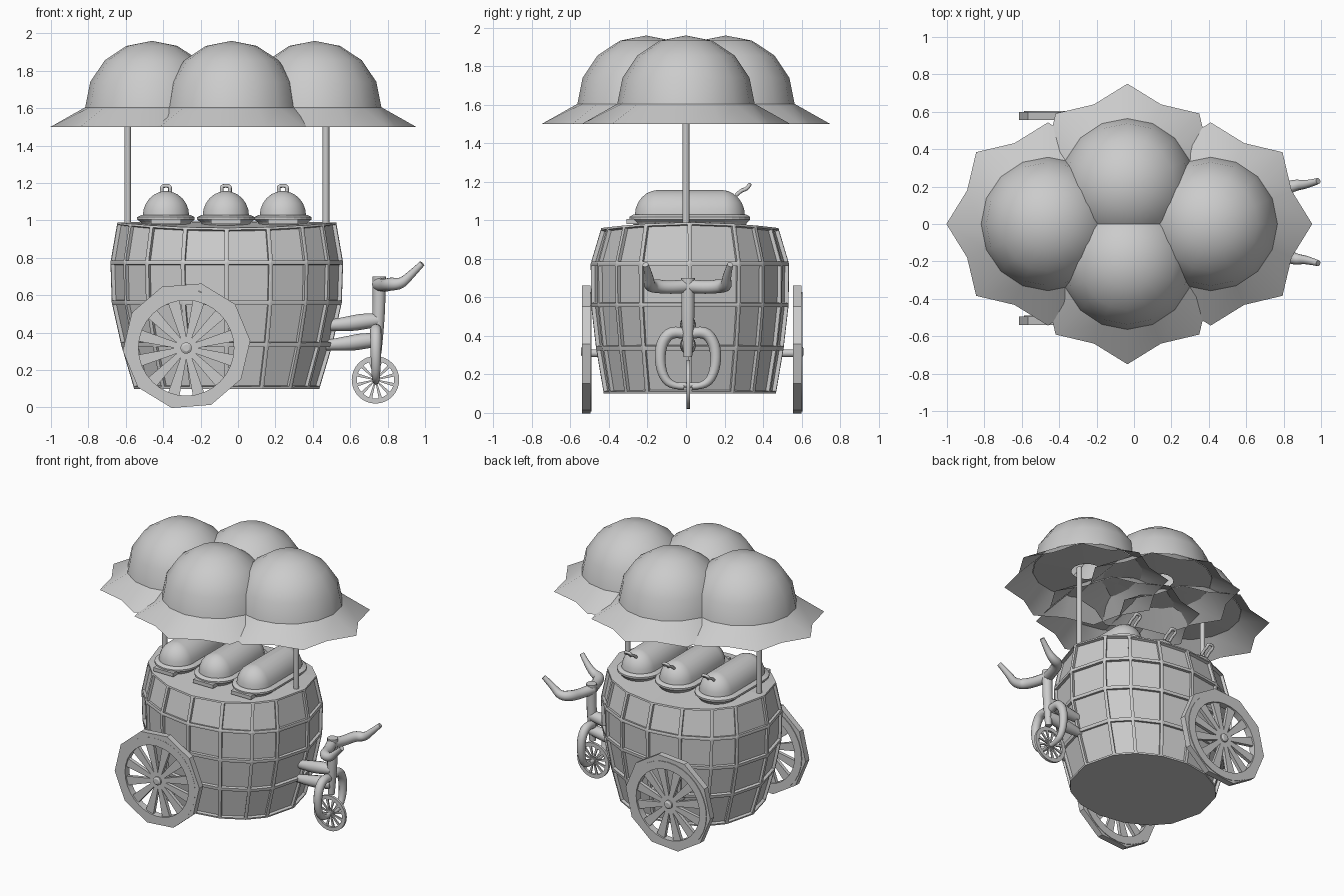
import bpy, bmesh
from math import sin, cos, pi, radians
from mathutils import Vector

cube = bpy.data.objects.get("Cube")
if cube:
    bpy.data.objects.remove(cube, do_unlink=True)

grey = bpy.data.materials.new("plain_grey")
grey.use_nodes = True
grey.diffuse_color = (0.6, 0.6, 0.6, 1)
grey.node_tree.nodes["Principled BSDF"].inputs["Base Color"].default_value = (0.6, 0.6, 0.6, 1)

CX, CY = -0.06, 0.02   # middle of the barrel


def add(name, data, smooth=None):
    ob = bpy.data.objects.new(name, data)
    bpy.context.collection.objects.link(ob)
    data.materials.clear()
    data.materials.append(grey)
    if smooth:
        bpy.ops.object.select_all(action='DESELECT')
        ob.select_set(True)
        bpy.context.view_layer.objects.active = ob
        bpy.ops.object.shade_smooth_by_angle(angle=radians(smooth))
    return ob


def finish(name, bm, smooth=None):
    bmesh.ops.remove_doubles(bm, verts=bm.verts, dist=0.0001)
    bmesh.ops.recalc_face_normals(bm, faces=bm.faces)
    me = bpy.data.meshes.new(name)
    bm.to_mesh(me)
    bm.free()
    return add(name, me, smooth)


def loft(bm, rings, caps=True, loop=False):
    """Bridge equal closed rings of points with quads."""
    vs = [[bm.verts.new(p) for p in ring] for ring in rings]
    n = len(vs[0])
    for a, b in zip(vs, vs[1:] + (vs[:1] if loop else [])):
        for i in range(n):
            j = (i + 1) % n
            bm.faces.new((a[i], a[j], b[j], b[i]))
    if caps and not loop:
        bm.faces.new(vs[0])
        bm.faces.new(vs[-1])
    return vs


def tube(name, pts, radii):
    """Round rod along a smooth path, with a radius at each point."""
    cu = bpy.data.curves.new(name + "_path", 'CURVE')
    cu.dimensions = '3D'
    cu.bevel_depth = 1
    cu.bevel_resolution = 4
    cu.use_fill_caps = True
    sp = cu.splines.new('NURBS')
    sp.points.add(len(pts) - 1)
    for p, co, r in zip(sp.points, pts, radii):
        p.co = (*co, 1)
        p.radius = r
    sp.order_u = min(3, len(pts))
    sp.use_endpoint_u = True
    sp.resolution_u = 4
    tmp = bpy.data.objects.new(name + "_path", cu)
    bpy.context.collection.objects.link(tmp)
    me = bpy.data.meshes.new_from_object(tmp.evaluated_get(bpy.context.evaluated_depsgraph_get()))
    bpy.data.objects.remove(tmp, do_unlink=True)
    return add(name, me, 50)


# Barrel: sixteen-sided oval body with recessed panels
quarter = [(0, 1), (0.38, 0.93), (0.69, 0.745), (0.885, 0.5), (1, 0)]
half = quarter + [(x, -y) for x, y in quarter[-2::-1]]
outline = half + [(-x, y) for x, y in half[-2:0:-1]]
levels = [(0.10, 0.495, 0.447), (0.335, 0.565, 0.487), (0.56, 0.615, 0.513),
          (0.775, 0.622, 0.515), (0.99, 0.585, 0.46)]
bm = bmesh.new()
rings = loft(bm, [[(CX + rx * x, CY + ry * y, z - (0.03 * y * y if z > 0.9 else 0))
                   for x, y in outline] for z, rx, ry in levels], caps=False)
panels = bm.faces[:]
bm.faces.new(rings[0])
centre = bm.verts.new((CX, CY, 0.995))
for i in range(16):
    bm.faces.new((rings[-1][i], rings[-1][(i + 1) % 16], centre))
bmesh.ops.recalc_face_normals(bm, faces=bm.faces)
bmesh.ops.inset_individual(bm, faces=panels, thickness=0.016)
bmesh.ops.inset_individual(bm, faces=panels, thickness=0.002, depth=-0.02)
finish("barrel", bm)


# Serving trays with long rounded lids
def stadium(x, w, length, z, n=24):
    pts = []
    for i in range(n):
        a = 2 * pi * (i + 0.5) / n
        shift = (length - w) * (1 if sin(a) > 0 else -1)
        pts.append((x + w * cos(a), CY + w * sin(a) + shift, z))
    return pts


for label, x in (("right", -0.385), ("middle", -0.065), ("left", 0.24)):
    bm = bmesh.new()
    loft(bm, [stadium(x, w, l, z) for w, l, z in
              ((0.12, 0.28, 0.96), (0.135, 0.3, 0.99), (0.155, 0.315, 1.005),
               (0.155, 0.315, 1.018), (0.13, 0.295, 1.03))])
    finish(label + "_tray", bm)
    bm = bmesh.new()
    loft(bm, [stadium(x, 0.125 * cos(a), 0.165 + 0.122 * cos(a), 1.025 + 0.132 * sin(a))
              for a in (radians(d) for d in (0, 15, 30, 45, 60, 75, 86))])
    finish(label + "_lid", bm, 40)
    bm = bmesh.new()
    loft(bm, [[(x + sx * 0.08, y, z) for sx, z in ((-1, 0.982), (1, 0.982), (1, 1.008), (-1, 1.008))]
              for y in (-0.31, -0.2)])
    finish(label + "_tray_grip", bm)
    tube(label + "_lid_handle",
         [(x + sx * 0.022, y, z) for sx, y, z in
          ((-1, 0.26, 1.13), (-1, 0.285, 1.155), (-1, 0.315, 1.163), (-1, 0.33, 1.185),
           (1, 0.33, 1.185), (1, 0.315, 1.163), (1, 0.285, 1.155), (1, 0.26, 1.13))], [0.01] * 8)

# Canopy: four domes with pointed brims and a lining open in the middle
for label, x, y in (("right", -0.46, 0), ("left", 0.41, 0), ("front", -0.035, -0.207), ("back", -0.035, 0.207)):
    def ring(r, z, tip=0):
        return [(x + (r + tip * (i % 2 == 0)) * cos(i * pi / 8),
                 y + (r + tip * (i % 2 == 0)) * sin(i * pi / 8), z) for i in range(16)]
    bm = bmesh.new()
    loft(bm, [ring(0.468, 1.5, 0.075), ring(0.357, 1.605)] +
         [ring(0.357 * cos(a), 1.605 + 0.355 * sin(a)) for a in (pi / 8, pi / 4, 3 * pi / 8, pi / 2)],
         caps=False)
    bmesh.ops.dissolve_degenerate(bm, dist=0.0001, edges=bm.edges)
    finish(label + "_canopy", bm, 35)
    bm = bmesh.new()
    loft(bm, [ring(0.355, 1.603), ring(0.1, 1.595)], caps=False)
    bmesh.ops.reverse_faces(bm, faces=[f for f in bm.faces if f.normal.z > 0])
    finish(label + "_canopy_lining", bm)
for label, x in (("right", -0.59), ("left", 0.47)):
    tube(label + "_canopy_pole", [(x, 0, 0.95), (x, 0, 1.6)], [0.018] * 2)


# Wheels turning around y; side is the outward direction
def circle(c, r, h, n, turn=0.0):
    return [Vector(c) + Vector((r * cos(a), h, r * sin(a)))
            for a in (2 * pi * i / n + turn for i in range(n))]


def wheel(name, c, radius, inner, half, hub, spoke, side):
    bm = bmesh.new()
    loft(bm, [circle(c, r, h, 32) for r, h in
              ((radius, -half), (radius, half), (inner, half), (inner, -half))], loop=True)
    for i in range(12):
        a = 2 * pi * (i + 0.5) / 12
        loft(bm, [[Vector(c) + Vector((r * cos(a) - s * w * sin(a), h * half * 0.5,
                                       r * sin(a) + s * w * cos(a)))
                   for s, h in ((-1, -1), (1, -1), (1, 1), (-1, 1))]
                  for r, w in ((hub * 0.8, spoke * 0.4), (inner * 1.03, spoke))])
    loft(bm, [circle(c, r, h * half * side, 32) for r, h in ((hub, -1), (hub, 0.9), (hub * 0.6, 1.2))])
    return finish(name, bm, 30)


for label, y, side in (("front", -0.515, -1), ("back", 0.58, 1)):
    wheel(label + "_wheel", (-0.277, y, 0.318), 0.31, 0.255, 0.025, 0.03, 0.032, side)
    bm = bmesh.new()
    loft(bm, [circle((-0.275, y, 0.33), r, h, 10, 0.08) for r, h in
              ((0.342, -0.024), (0.342, 0.02), (0.3, 0.02), (0.3, -0.024))], loop=True)
    finish(label + "_tyre", bm)
tube("axle", [(-0.275, -0.51, 0.31), (-0.275, 0.575, 0.31)], [0.02] * 2)
wheel("steering_wheel_rim", (0.735, 0.012, 0.148), 0.127, 0.1, 0.009, 0.02, 0.009, -1)

# Steering column, fork, handlebars and the arms to the barrel
FY = 0.01
tube("steering_column", [(0.745, FY, 0.29), (0.75, FY, 0.45), (0.755, FY, 0.6), (0.755, FY, 0.7)],
     [0.022, 0.033, 0.034, 0.036])
tube("wheel_axle", [(0.735, FY - 0.05, 0.145), (0.735, FY + 0.05, 0.145)], [0.014] * 2)
for label, s in (("right", -1), ("left", 1)):
    tube(label + "_fork", [(0.737, FY + s * y, z) for y, z in
                           ((0.01, 0.41), (0.08, 0.43), (0.135, 0.37), (0.148, 0.28), (0.13, 0.19),
                            (0.085, 0.14), (0.02, 0.135))],
         [0.028, 0.031, 0.03, 0.028, 0.024, 0.02, 0.014])
    tube(label + "_handlebar", [(x, FY + s * y, z) for x, y, z in
                                ((0.75, 0, 0.66), (0.78, 0.08, 0.65), (0.81, 0.18, 0.66),
                                 (0.87, 0.2, 0.66), (0.92, 0.2, 0.705), (0.985, 0.22, 0.77))],
         [0.036, 0.034, 0.036, 0.03, 0.022, 0.016])
for label, z in (("upper", 0.437), ("lower", 0.332)):
    tube(label + "_steering_arm", [(0.46, FY, z), (0.58, FY, z + 0.008), (0.68, FY, z + 0.025), (0.75, FY, z + 0.03)],
         [0.026, 0.04, 0.044, 0.034])
